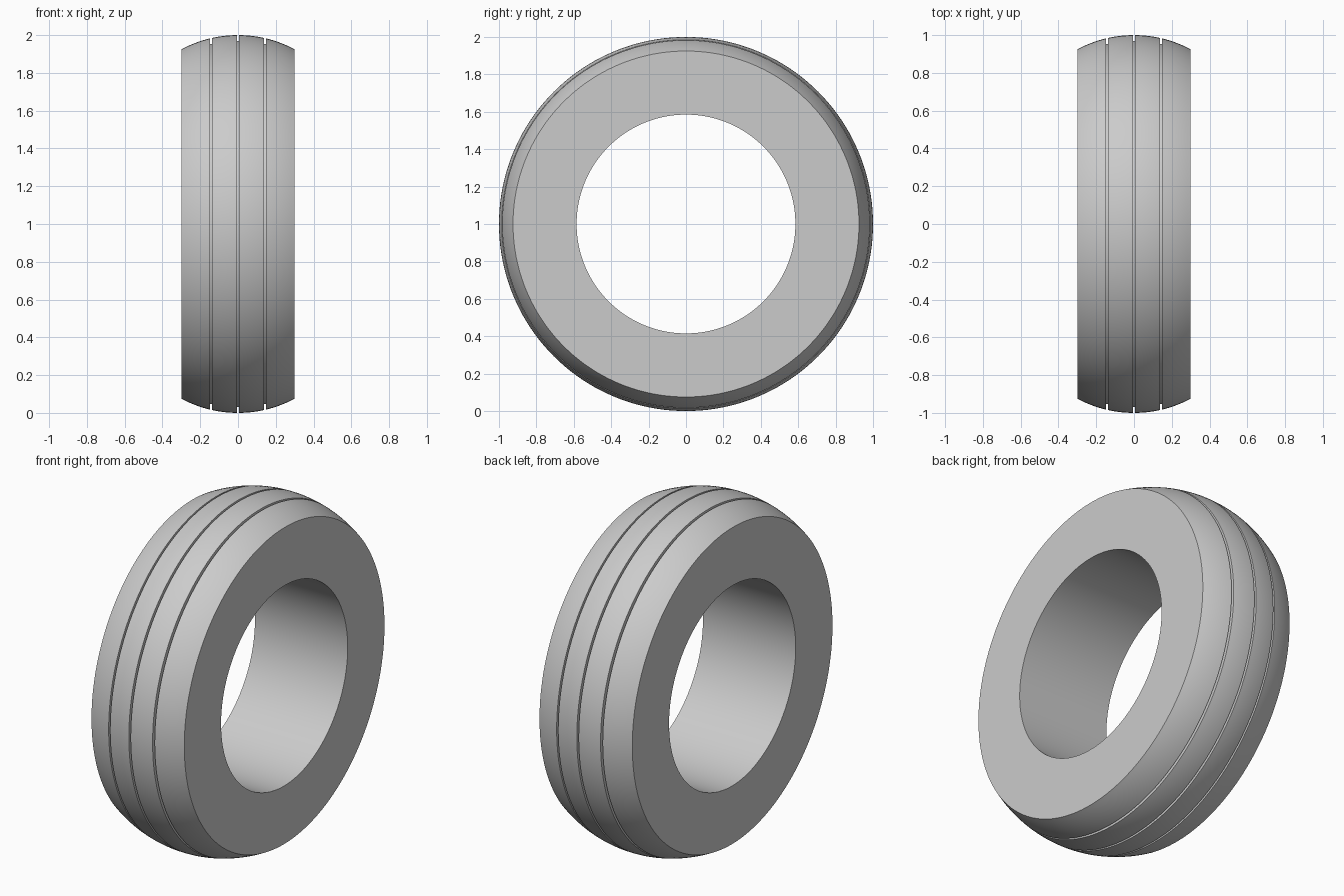
import bpy, bmesh, math
from mathutils import Vector, Matrix

cube = bpy.data.objects.get("Cube")
if cube:
    bpy.data.objects.remove(cube, do_unlink=True)

HALF_WIDTH, BORE, OUTER = 0.3, 0.585, 1.0
CROWN = 0.637            # radius of the rounded tread
GROOVES = (-0.143, 0.0, 0.143)
GROOVE_HALF, GROOVE_DEPTH = 0.006, 0.03
SEGMENTS = 160
BAND_STEPS = 8


def tread_radius(x):
    return OUTER - CROWN + math.sqrt(CROWN ** 2 - x ** 2)


# Cross-section: bore, side walls and crowned tread bands split by grooves
profile = [(HALF_WIDTH, BORE), (-HALF_WIDTH, BORE)]
start = -HALF_WIDTH
for groove in GROOVES + (None,):
    end = HALF_WIDTH if groove is None else groove - GROOVE_HALF
    for i in range(BAND_STEPS + 1):
        x = start + (end - start) * i / BAND_STEPS
        profile.append((x, tread_radius(x)))
    if groove is not None:
        start = groove + GROOVE_HALF
        floor = tread_radius(groove) - GROOVE_DEPTH
        profile += [(end, floor), (start, floor)]

# Revolve the closed section around the axle
bm = bmesh.new()
rings = []
for s in range(SEGMENTS):
    turn = Matrix.Rotation(math.tau * s / SEGMENTS, 3, 'X')
    rings.append([bm.verts.new(turn @ Vector((x, 0, r)) + Vector((0, 0, OUTER)))
                  for x, r in profile])
count = len(profile)
for s in range(SEGMENTS):
    a, b = rings[s], rings[(s + 1) % SEGMENTS]
    for i in range(count):
        j = (i + 1) % count
        bm.faces.new((a[i], a[j], b[j], b[i]))
bmesh.ops.recalc_face_normals(bm, faces=bm.faces)
mesh = bpy.data.meshes.new("tyre")
bm.to_mesh(mesh)
bm.free()

tyre = bpy.data.objects.new("tyre", mesh)
bpy.context.collection.objects.link(tyre)

# Plain grey material
grey = bpy.data.materials.new("light grey")
grey.use_nodes = True
colour = (0.6, 0.6, 0.6, 1)
grey.diffuse_color = colour
grey.node_tree.nodes["Principled BSDF"].inputs["Base Color"].default_value = colour
mesh.materials.append(grey)

# Smooth tread and bore, crisp rims and grooves
bpy.ops.object.select_all(action='DESELECT')
tyre.select_set(True)
bpy.context.view_layer.objects.active = tyre
bpy.ops.object.shade_smooth_by_angle(angle=math.radians(30))
